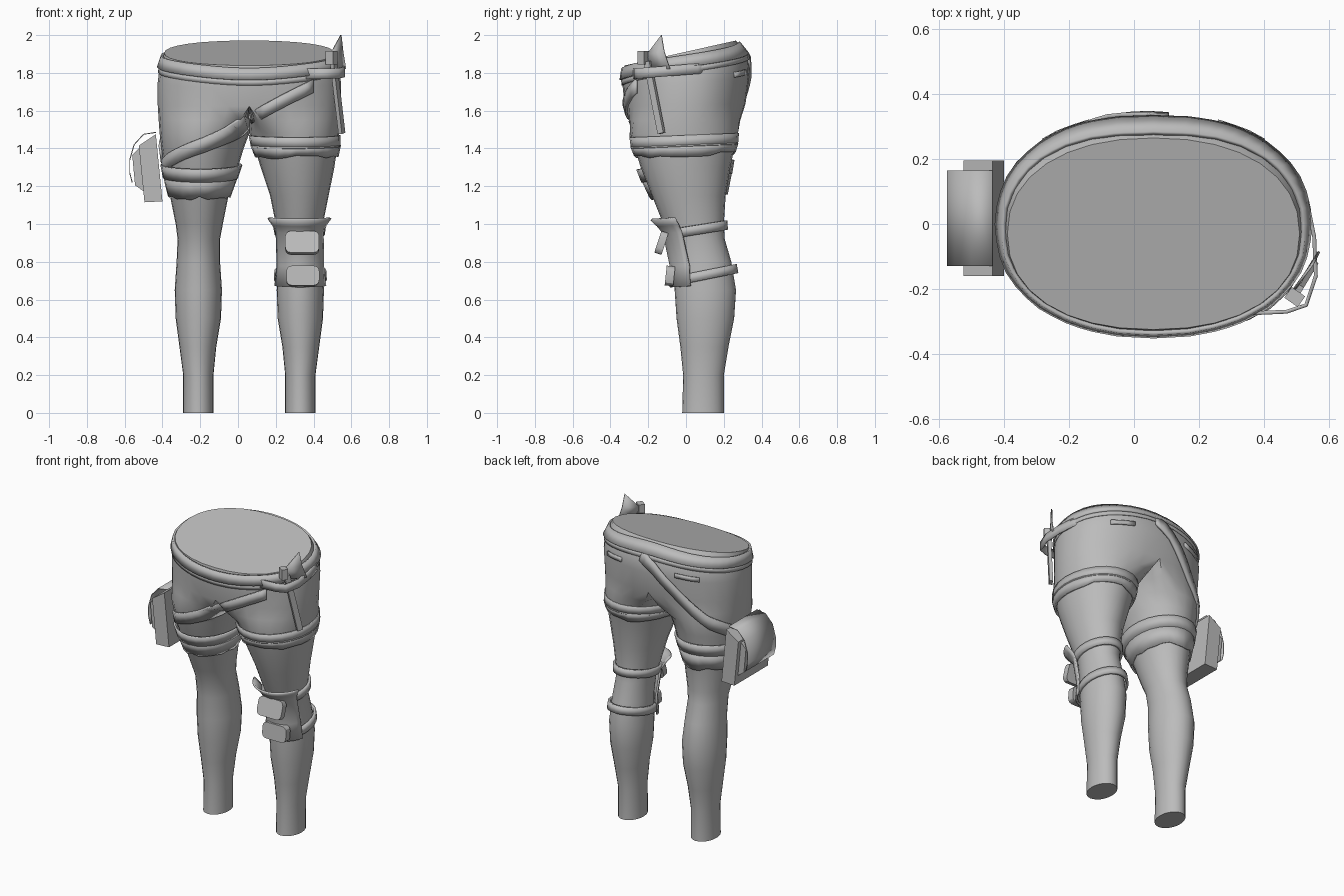
import bpy, bmesh, random
from math import sin, cos, radians, pi, copysign
from mathutils import Vector, Euler
from mathutils.bvhtree import BVHTree

random.seed(4)
if "Cube" in bpy.data.objects:
    bpy.data.objects.remove(bpy.data.objects["Cube"])

GREY = (0.5, 0.5, 0.5, 1)
mat = bpy.data.materials.new("plain grey")
mat.use_nodes = True
mat.diffuse_color = GREY
mat.node_tree.nodes["Principled BSDF"].inputs["Base Color"].default_value = GREY

MID = 0.06   # body centre line
N = 24       # points per leg ring

# height, inner x, outer x, front y, back y, pelvis blend, tilt
SECTIONS = [
    (0, .19, .35, -.02, .20, 0, 0), (.2, .19, .35, -.015, .20, 0, 0),
    (.35, .175, .37, -.03, .225, 0, 0), (.5, .15, .39, -.05, .255, 0, 0),
    (.65, .145, .395, -.06, .265, 0, 0), (.8, .155, .385, -.065, .24, 0, 0),
    (.92, .155, .38, -.085, .205, 0, 0), (1, .14, .39, -.12, .20, 0, 0),
    (1.15, .11, .42, -.18, .21, 0, 0), (1.3, .06, .45, -.24, .235, 0, 0),
    (1.4, .03, .465, -.27, .255, 0, 0), (1.48, 0, .475, -.295, .275, 0, 0),
    (1.55, 0, .48, -.31, .295, .6, 0), (1.63, 0, .485, -.325, .315, 1, .02),
    (1.75, 0, .485, -.335, .335, 1, .08), (1.83, 0, .475, -.338, .33, 1, .18),
    (1.912, 0, .45, -.325, .265, 1, .224)]


def section(z):
    for a, b in zip(SECTIONS, SECTIONS[1:]):
        if z <= b[0]:
            f = (z - a[0]) / (b[0] - a[0])
            return [p + (q - p) * f for p, q in zip(a, b)]
    return SECTIONS[-1]


def body_point(z, deg, off=0, tilt=None):
    """Point on one half of the body; 0 degrees is the outer side."""
    _, xi, xo, yf, yb, w, t0 = section(z)
    cy, ry = (yf + yb) / 2, (yb - yf) / 2 + off
    t = radians(deg)
    x = (xi + xo) / 2 + ((xo - xi) / 2 + off) * cos(t)
    y = ry * sin(t)
    if abs(deg) < 119:
        u = t * .75
        dx = (xo + off) * cos(u) ** .9
        dy = copysign(ry * abs(sin(u)) ** .9, u)
    else:
        dx, dy = 0, copysign(ry * (180 - abs(deg)) / 60, deg)
    x, y = x + (dx - x) * w, cy + y + (dy - y) * w
    return Vector((max(x, 0), y, z + y * (t0 if tilt is None else tilt)))


def place(p, side):
    return Vector((MID + side * p.x, p.y, p.z))


def finish(name, bm, thick=0, angle=40):
    bmesh.ops.recalc_face_normals(bm, faces=bm.faces)
    me = bpy.data.meshes.new(name)
    bm.to_mesh(me)
    bm.free()
    ob = bpy.data.objects.new(name, me)
    bpy.context.collection.objects.link(ob)
    me.materials.append(mat)
    if thick:
        mod = ob.modifiers.new("thickness", "SOLIDIFY")
        mod.thickness, mod.offset = thick, 0
    for o in bpy.context.selected_objects:
        o.select_set(False)
    ob.select_set(True)
    bpy.context.view_layer.objects.active = ob
    bpy.ops.object.shade_smooth_by_angle(angle=radians(angle))
    return ob


def grid(name, rows, closed=False, thick=.012):
    bm = bmesh.new()
    vs = [[bm.verts.new(p) for p in r] for r in rows]
    n = len(rows[0])
    for a, b in zip(vs, vs[1:]):
        for i in range(n if closed else n - 1):
            j = (i + 1) % n
            bm.faces.new((a[i], a[j], b[j], b[i]))
    return finish(name, bm, thick)


# Hips and legs, two mirrored halves welded on the centre line
bm = bmesh.new()
degs = [i * 360 / N - 180 for i in range(N)]
for side in (1, -1):
    rings = [[bm.verts.new(place(body_point(s[0], d), side)) for d in degs]
             for s in SECTIONS]
    for a, b in zip(rings, rings[1:]):
        for i in range(N):
            j = (i + 1) % N
            q = (a[i], a[j], b[j], b[i])
            if any(abs(v.co.x - MID) > 1e-4 for v in q):
                bm.faces.new(q)
    bm.faces.new(rings[0])
    bm.faces.new(rings[-1])
bmesh.ops.remove_doubles(bm, verts=bm.verts, dist=1e-4)
bmesh.ops.recalc_face_normals(bm, faces=bm.faces)
tree = BVHTree.FromBMesh(bm)
finish("hips_and_legs", bm, angle=50)


def on_body(deg, z, off):
    d = Vector((cos(radians(deg)), sin(radians(deg)), 0))
    for k in range(30):
        hit = tree.ray_cast(Vector((MID, 0, z - k * .01)) + d * 2, -d)[0]
        if hit:
            return Vector((hit.x, hit.y, z)) + d * off
    return Vector((MID, 0, z)) + d * .3


def strap(name, path, half, off=.008, thick=.014, closed=False):
    """Strip laid on the body through (angle, height) stops."""
    cols = []
    for (a0, z0), (a1, z1) in zip(path, path[1:]):
        n = max(2, int(abs(a1 - a0) / 6))
        cols += [(a0 + (a1 - a0) * i / n, z0 + (z1 - z0) * i / n) for i in range(n)]
    if not closed:
        cols.append(path[-1])
    rows = [[on_body(a, z + h, off) for a, z in cols] for h in (-half, half)]
    return grid(name, rows, closed, thick)


def sleeve(name, side, levels, tilt=0, jag=0, arc=None, thick=.012):
    """Band around one leg through (height, offset) levels."""
    ds = arc or degs
    jags = [random.uniform(-jag, jag) for _ in ds]
    rows = []
    for k, (z, off) in enumerate(levels):
        rows.append([place(body_point(z + (jags[i] if k == 0 else 0), d, off, tilt), side)
                     for i, d in enumerate(ds)])
    return grid(name, rows, arc is None, thick)


def box(name, centre, size, rot=(0, 0, 0), bevel=0):
    bm = bmesh.new()
    bmesh.ops.create_cube(bm, size=1)
    for v in bm.verts:
        v.co = Vector(a * b for a, b in zip(v.co, size))
    if bevel:
        es = [e for e in bm.edges if abs(e.verts[0].co.y - e.verts[1].co.y) > 1e-4]
        bmesh.ops.bevel(bm, geom=es, offset=bevel, segments=3, affect="EDGES", profile=.5)
    m = Euler(rot).to_matrix()
    for v in bm.verts:
        v.co = m @ v.co + Vector(centre)
    return finish(name, bm, angle=30)


def prism(name, profile, y0, y1):
    """Closed x-z profile extruded along y."""
    bm = bmesh.new()
    a, b = ([bm.verts.new((x, y, z)) for x, z in profile] for y in (y0, y1))
    bm.faces.new(a)
    bm.faces.new(b)
    for i in range(len(a)):
        j = (i + 1) % len(a)
        bm.faces.new((a[i], a[j], b[j], b[i]))
    return finish(name, bm, angle=20)


# Waistband and belt
waist = [(a, 1.862 + .069 * sin(radians(a))) for a in range(0, 361, 12)]
strap("waistband", waist, .032, .008, .014, True)
strap("waist_seam", [(a, z - .045) for a, z in waist], .015, .002, .008, True)

# Slanted belt from the back waist round the right thigh to the front
strap("slanted_belt_front", [(-38, 1.73), (-90, 1.55), (-132, 1.415), (-170, 1.31), (-182, 1.30)], .036)
strap("slanted_belt_back", [(82, 1.89), (100, 1.82), (120, 1.70), (150, 1.50), (180, 1.37)], .042)

# Back pocket slits
for side, a in (("left", (37, 58)), ("right", (143, 122))):
    strap(side + "_pocket_slit", [(a[0], 1.79), (a[1], 1.805)], .014, .004, .012)

# Shorts hems and right thigh band
sleeve("left_hem", 1, [(1.365, .008), (1.42, .012)], .04, .012)
sleeve("left_shorts_edge", 1, [(1.41, .014), (1.47, .004)], .04, thick=.008)
sleeve("right_hem", -1, [(1.15, .006), (1.25, .010)], .08, .012)
sleeve("right_thigh_band", -1, [(1.245, .013), (1.315, .013)], .1)

# Left knee straps, guard plate and pads
sleeve("upper_knee_strap", 1, [(.935, .010), (.985, .010)], .16, thick=.016)
sleeve("lower_knee_strap", 1, [(.685, .010), (.735, .010)], .2, thick=.016)
arc = list(range(-155, -24, 10))
sleeve("knee_guard", 1, [(.67, .022), (.78, .016), (.96, .016), (1.0, .03), (1.035, .05)], .06, arc=arc)
box("upper_knee_pad", (.34, -.13, .90), (.18, .04, .12), (radians(-18), 0, 0), .03)
box("lower_knee_pad", (.343, -.085, .725), (.175, .045, .105), (radians(-6), 0, 0), .03)

# Thigh pouch on the right, with a curved flap
prism("pouch_body", [(-.525, 1.415), (-.435, 1.475), (-.40, 1.12), (-.495, 1.115)], -.16, .195)
prism("pouch_front", [(-.56, 1.365), (-.515, 1.41), (-.495, 1.17), (-.545, 1.205)], -.13, .165)
flap = [(-.435, 1.485), (-.50, 1.475), (-.55, 1.42), (-.573, 1.34), (-.573, 1.27), (-.56, 1.22)]
grid("pouch_flap", [[(x, y, z) for x, z in flap] for y in (-.13, .165)], thick=.005)

# Side loop and hanging tool on the left hip
loop = [(.36, -.275), (.47, -.27), (.53, -.25), (.56, -.16), (.555, -.04), (.535, .06), (.50, .12)]
grid("tool_loop", [[(x, y, z + .08 * y) for x, y in loop] for z in (1.79, 1.845)])
blade = [(.545, -.13, 2.0), (.49, -.205, 1.90), (.505, -.19, 1.83), (.57, -.085, 1.82), (.555, -.115, 1.91)]
bm = bmesh.new()
bm.faces.new([bm.verts.new(p) for p in blade])
finish("tool_blade", bm, .008)
box("tool_knob", (.495, -.225, 1.88), (.04, .05, .07), (0, 0, radians(55)))
top, end = Vector((.505, -.205, 1.86)), Vector((.55, -.13, 1.48))
box("tool_handle", (top + end) / 2, (.022, .036, (top - end).length),
    (end - top).to_track_quat("-Z", "Y").to_euler())
